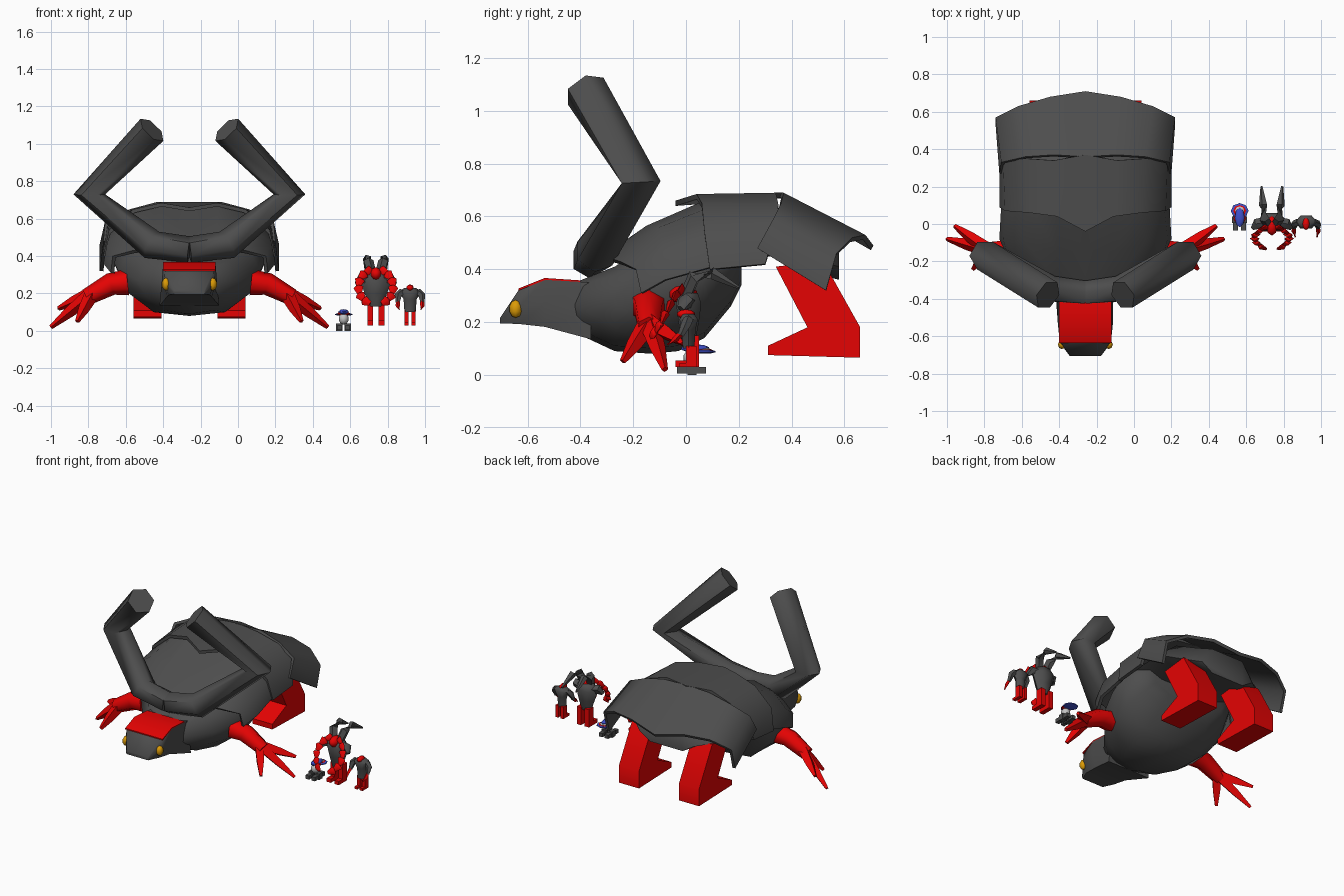
import bpy, bmesh, math
from mathutils import Vector

if "Cube" in bpy.data.objects:
    bpy.data.objects.remove(bpy.data.objects["Cube"])

def mat(name, rgb):
    m = bpy.data.materials.new(name)
    m.diffuse_color = (*rgb, 1)
    m.use_nodes = True
    m.node_tree.nodes["Principled BSDF"].inputs["Base Color"].default_value = m.diffuse_color
    return m

GREY = mat("dark grey", (.075, .075, .075))
RED = mat("red", (.78, .001, .001))
AMBER = mat("amber", (.72, .33, .002))
BLUE = mat("blue", (.05, .08, .6))
PALE = mat("pale grey", (.55, .55, .55))

def finish(name, bm, m, x0, mirror=False, thick=0):
    bmesh.ops.recalc_face_normals(bm, faces=bm.faces)
    me = bpy.data.meshes.new(name)
    bm.to_mesh(me)
    bm.free()
    me.materials.append(m)
    o = bpy.data.objects.new(name, me)
    o.location.x = x0
    bpy.context.collection.objects.link(o)
    if mirror:
        o.modifiers.new("mirror", "MIRROR").use_clip = True
    if thick:
        s = o.modifiers.new("solid", "SOLIDIFY")
        s.thickness, s.offset = thick, -1
    return o

def loft(name, rings, m, x0, closed=True, cap=True, mirror=False, thick=0):
    """Skin a list of equal-length point rings."""
    bm = bmesh.new()
    vs = [[bm.verts.new(p) for p in r] for r in rings]
    n = len(rings[0])
    for a, b in zip(vs, vs[1:]):
        for i in range(n if closed else n - 1):
            j = (i + 1) % n
            bm.faces.new((a[i], a[j], b[j], b[i]))
    if cap:
        bm.faces.new(vs[0])
        bm.faces.new(vs[-1])
    return finish(name, bm, m, x0, mirror, thick)

def tube(name, path, radii, m, x0, sides=6, mirror=True, flat=1.0):
    """Low-poly limb along a path."""
    pts = [Vector(p) for p in path]
    rings = []
    for i, p in enumerate(pts):
        a, b = pts[max(i - 1, 0)], pts[min(i + 1, len(pts) - 1)]
        t = (b - a).normalized()
        side = t.cross(Vector((0, 1, 0)) if abs(t.y) < .8 else Vector((0, 0, 1))).normalized()
        up = side.cross(t)
        rings.append([p + radii[i] * (side * math.cos(k * math.tau / sides)
                      + up * flat * math.sin(k * math.tau / sides)) for k in range(sides)])
    return loft(name, rings, m, x0, mirror=mirror)

def block(name, lo, hi, m, x0, mirror=False):
    (a, b, c), (d, e, f) = lo, hi
    return loft(name, [[(a, b, z), (d, b, z), (d, e, z), (a, e, z)] for z in (c, f)], m, x0, mirror=mirror)

def ball(name, c, r, m, x0, mirror=False, seg=8):
    bm = bmesh.new()
    bmesh.ops.create_uvsphere(bm, u_segments=seg, v_segments=5, radius=1)
    for v in bm.verts:
        v.co = [v.co[i] * r[i] + c[i] for i in range(3)]
    return finish(name, bm, m, x0, mirror)

def hexes(rows):
    """Hexagon rings from (z, half width, half depth)."""
    return [[(w * math.cos(k * math.pi / 3), d * math.sin(k * math.pi / 3) + .01, z) for k in range(6)]
            for z, w, d in rows]

# ---------- large beast ----------
X = -.26

# torso: y, half width, top, side height, bottom
rings = []
for y, w, t, s, b in [(-.42, .15, .35, .26, .16), (-.27, .27, .41, .27, .09),
                      (-.13, .38, .50, .32, .08), (-.03, .41, .59, .38, .09),
                      (.07, .42, .62, .43, .14), (.17, .36, .58, .45, .26),
                      (.21, .31, .55, .47, .34)]:
    half = [(0, t - .02), (.4 * w, t), (.8 * w, t - .25 * (t - s)), (w, s),
            (.85 * w, s * .5 + b * .5), (.5 * w, b + .02)]
    rings.append([(u, y, z) for u, z in half] + [(0, y, b)]
                 + [(-u, y, z) for u, z in half[:0:-1]])
loft("torso", rings, GREY, X)
# rear body under the shell plates
loft("rear_body", [[(u * w, y, z + c) for u, z in ((-1, 0), (-.6, .12), (.6, .12), (1, 0), (.6, -.05), (-.6, -.05))]
                   for y, w, c in ((.12, .36, .49), (.35, .36, .50), (.5, .3, .43), (.58, .2, .41))], GREY, X)

# overlapping back shell plates
loft("front_shell", [
    [(0, -.33, .44), (.15, -.31, .45), (.3, -.25, .43), (.41, -.19, .40), (.42, -.17, .31)],
    [(0, -.14, .52), (.15, -.15, .565), (.32, -.10, .56), (.44, -.08, .47), (.46, -.08, .36)],
    [(0, .08, .655), (.15, .08, .665), (.29, .09, .635), (.42, .1, .53), (.45, .1, .41)]],
    GREY, X, closed=False, cap=False, mirror=True, thick=.02)
loft("middle_shell", [
    [(0, -.04, .66), (.15, .04, .685), (.3, .06, .65), (.43, .07, .54), (.46, .09, .40)],
    [(0, .37, .69), (.17, .34, .69), (.32, .35, .645), (.44, .34, .56), (.46, .30, .42)]],
    GREY, X, closed=False, cap=False, mirror=True, thick=.02)
loft("rear_shell", [
    [(0, .36, .69), (.17, .37, .69), (.32, .36, .65), (.45, .33, .59), (.46, .27, .48)],
    [(0, .71, .49), (.19, .68, .53), (.36, .63, .52), (.48, .57, .46), (.48, .53, .32)]],
    GREY, X, closed=False, cap=False, mirror=True, thick=.02)

# head: y, half width at top, half width at bottom, top, bottom
loft("head", [[(-b, y, lo), (b, y, lo), (a * 1.05, y, (lo + hi) / 2), (a, y, hi), (-a, y, hi),
               (-a * 1.05, y, (lo + hi) / 2)]
              for y, a, b, hi, lo in ((-.705, .08, .08, .215, .195), (-.635, .13, .11, .32, .193),
                                      (-.535, .14, .12, .36, .182), (-.36, .14, .16, .35, .135))], GREY, X)
loft("head_plate", [[(-.14, y, z), (.14, y, z), (.14, y, z + .008), (-.14, y, z + .008)]
                    for y, z in ((-.635, .319), (-.535, .359), (-.40, .35))], RED, X)
ball("eye", (.125, -.645, .25), (.023, .025, .034), AMBER, X, mirror=True)

# horns bent at the elbow
tube("horn", [(0, -.365, .435), (.2, -.345, .46), (.535, -.17, .73), (.2, -.38, 1.075)],
     [.07, .08, .085, .085], GREY, X, sides=6)

# arms and three fingers
tube("arm", [(.33, -.14, .26), (.42, -.14, .25), (.55, -.14, .18)], [.07, .06, .045], RED, X)
for tip in ((.70, -.01, .12), (.74, -.08, .02), (.60, -.24, .05)):
    a, b = Vector((.52, -.14, .20)), Vector(tip)
    tube("finger", [a, a.lerp(b, .55), b], [.04, .03, .012], RED, X, sides=4)

# hind legs with forward feet
leg = [(.34, .41), (.52, .43), (.66, .18), (.66, .065), (.31, .075), (.31, .11), (.46, .18)]
loft("hind_leg", [[(u, y, z) for y, z in leg] for u in (.15, .30)], RED, X, mirror=True)

# ---------- tiny capped figure ----------
X = .565
block("tiny_foot", (.008, -.035, .005), (.035, .075, .03), GREY, X, mirror=True)
block("tiny_wheel", (.005, .005, 0), (.04, .04, .04), GREY, X, mirror=True)
ball("tiny_body", (0, .02, .065), (.027, .03, .032), PALE, X)
ball("tiny_disc", (0, .07, .088), (.05, .044, .008), BLUE, X)
ball("tiny_disc_ring", (0, .07, .092), (.036, .033, .007), RED, X)
ball("tiny_disc_face", (0, .072, .096), (.026, .024, .006), PALE, X)
ball("tiny_head_band", (0, .03, .092), (.036, .03, .01), RED, X)
ball("tiny_cap", (0, .035, .1), (.028, .055, .016), BLUE, X)

# ---------- middle horned figure ----------
X = .737
loft("mid_body", hexes([(.13, .035, .03), (.2, .06, .045), (.27, .085, .055), (.31, .05, .04)]), GREY, X)
ball("mid_head", (0, -.01, .305), (.032, .055, .035), RED, X)
block("mid_leg", (.014, 0, .03), (.045, .05, .15), RED, X, mirror=True)
block("mid_foot", (.014, -.04, .03), (.045, .02, .055), RED, X, mirror=True)
tube("mid_horn", [(.02, 0, .30), (.04, .03, .37), (.045, .10, .385), (.055, .2, .33)],
     [.025, .028, .024, .006], GREY, X, sides=5)
tube("mid_shoulder", [(.03, .01, .27), (.08, .0, .28), (.1, -.02, .25)], [.03, .03, .015], GREY, X, sides=5)
# ring of red arm spikes curving forward
for k in range(6):
    a = math.radians(68 - 26 * k)
    c = Vector((.08 * math.cos(a) + .012, -.02 - .021 * k, .235 + .09 * math.sin(a)))
    d = Vector((-math.sin(a), .4, math.cos(a))) * .022
    tube("mid_arm_spike", [c - d, c + d * .6, c + d], [.012, .027, .016], RED, X, sides=4, flat=.6)

# ---------- small figure ----------
X = .92
loft("small_body", hexes([(.1, .03, .025), (.17, .035, .03), (.21, .06, .04), (.23, .03, .025)]), GREY, X)
ball("small_head", (0, 0, .23), (.02, .035, .018), RED, X)
tube("small_arm", [(.04, .01, .21), (.062, .0, .19), (.065, -.02, .15)], [.02, .02, .012], GREY, X, sides=5)
tube("small_claw", [(.064, -.02, .155), (.066, -.04, .135), (.058, -.07, .115)], [.011, .012, .004], RED, X, sides=4)
block("small_leg", (.008, 0, .03), (.03, .04, .11), RED, X, mirror=True)
block("small_foot", (.008, -.025, .03), (.03, .02, .045), RED, X, mirror=True)

# soft shading with sharp creases
bpy.ops.object.select_all(action="SELECT")
bpy.context.view_layer.objects.active = bpy.data.objects["torso"]
bpy.ops.object.convert(target="MESH")
bpy.ops.object.shade_smooth_by_angle(angle=math.radians(62))
